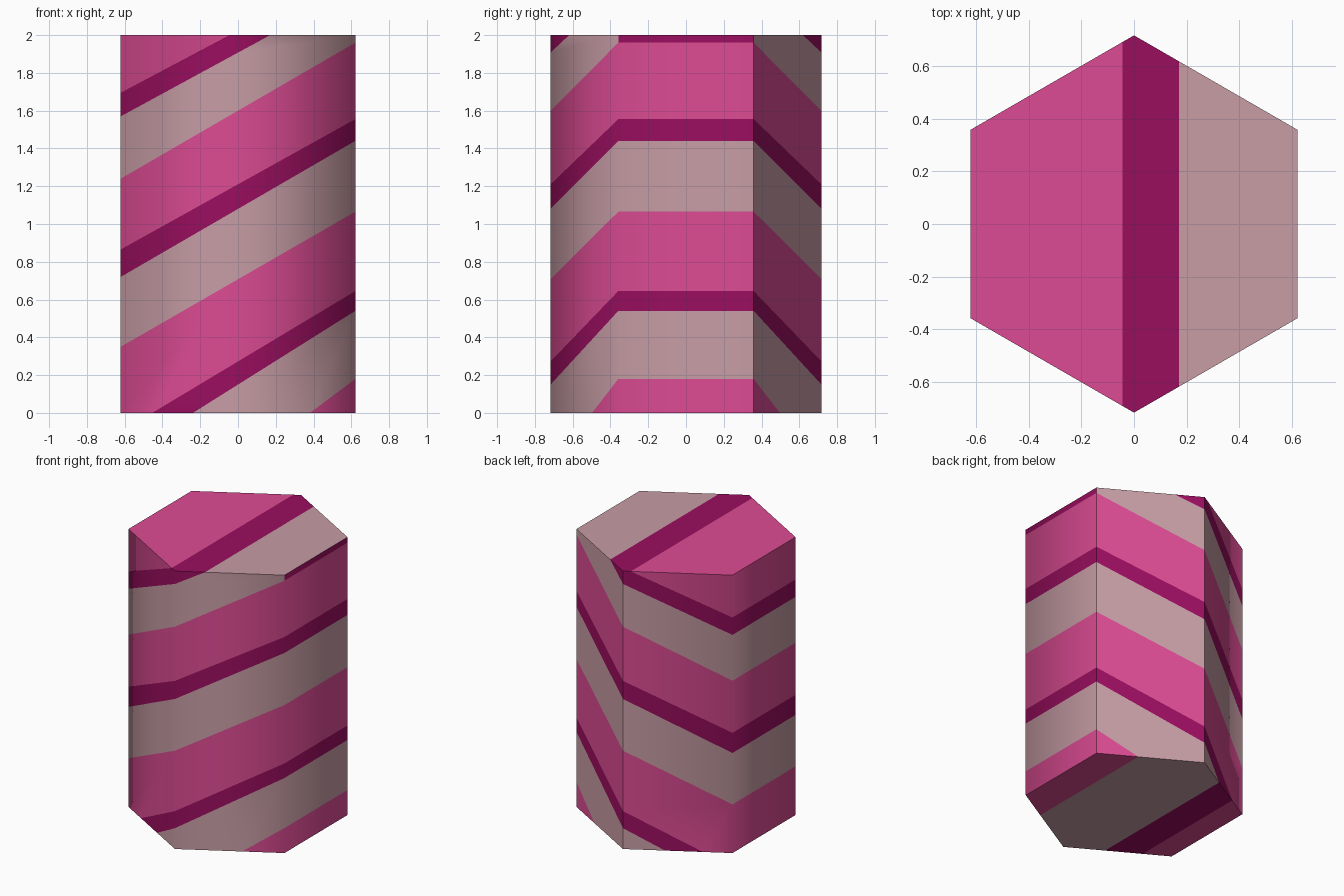
import bpy, bmesh, math
from mathutils import Vector

if "Cube" in bpy.data.objects:
    bpy.data.objects.remove(bpy.data.objects["Cube"])

R, H, HX = 0.717, 2.0, 0.621  # corner radius, height, half width


def material(name, rgb):
    """Flat material from 0-255 sRGB values."""
    lin = [(c / 255 / 12.92) if c < 11 else ((c / 255 + 0.055) / 1.055) ** 2.4 for c in rgb]
    m = bpy.data.materials.new(name)
    m.diffuse_color = (*lin, 1.0)
    m.use_nodes = True
    m.node_tree.nodes["Principled BSDF"].inputs["Base Color"].default_value = m.diffuse_color
    return m


PINK, GREY, DARK = 0, 1, 2
mats = [material("pink", (220, 75, 147)),
        material("dusty rose", (199, 157, 165)),
        material("dark magenta", (154, 14, 95))]

# Slanted stripe borders: height at the left side, at the right side, colour above
borders = [(-0.75, 0.18, GREY), (-0.24, 0.54, DARK), (-0.10, 0.645, PINK),
           (0.35, 1.065, GREY), (0.72, 1.44, DARK), (0.865, 1.555, PINK),
           (1.24, 1.96, GREY), (1.57, 2.245, DARK), (1.695, 2.352, PINK)]

# Hexagonal prism with corners on the y axis
bm = bmesh.new()
ring = [bm.verts.new((R * math.sin(i * math.pi / 3), R * math.cos(i * math.pi / 3), 0))
        for i in range(6)]
base = bm.faces.new(ring)
out = bmesh.ops.extrude_face_region(bm, geom=[base], use_keep_orig=True)
bmesh.ops.translate(bm, vec=(0, 0, H),
                    verts=[g for g in out["geom"] if isinstance(g, bmesh.types.BMVert)])
bmesh.ops.recalc_face_normals(bm, faces=bm.faces[:])


def cut(point, normal):
    bmesh.ops.bisect_plane(bm, geom=bm.verts[:] + bm.edges[:] + bm.faces[:], dist=1e-5,
                           plane_co=point, plane_no=normal)


# Cut the stripes through the whole body
for left, right, _ in borders:
    cut((0, 0, (left + right) / 2), Vector((left - right, 0, 2 * HX)).normalized())
bm.normal_update()

# Colour each face by the stripe it lies in
for f in bm.faces:
    f.smooth = True
    c = f.calc_center_median()
    t = (c.x + HX) / (2 * HX)
    f.material_index = PINK
    for left, right, colour in borders:
        if c.z > left + (right - left) * t:
            f.material_index = colour
    # thin dark strip along the top of the right side
    if f.normal.x > 0.9 and c.z > 1.965:
        f.material_index = DARK

# Sharp rims and two sharp upright corners at the back, other corners are soft
for e in bm.edges:
    a, b = e.link_faces
    mid = (e.verts[0].co + e.verts[1].co) / 2
    rim = abs(a.normal.z - b.normal.z) > 0.5
    corner = a.normal.dot(b.normal) < 0.9 and mid.y > 0.3 and mid.x > -0.1
    e.smooth = not (rim or corner)

me = bpy.data.meshes.new("striped_hexagonal_column")
bm.to_mesh(me)
bm.free()
for m in mats:
    me.materials.append(m)
bpy.context.collection.objects.link(bpy.data.objects.new("striped_hexagonal_column", me))
